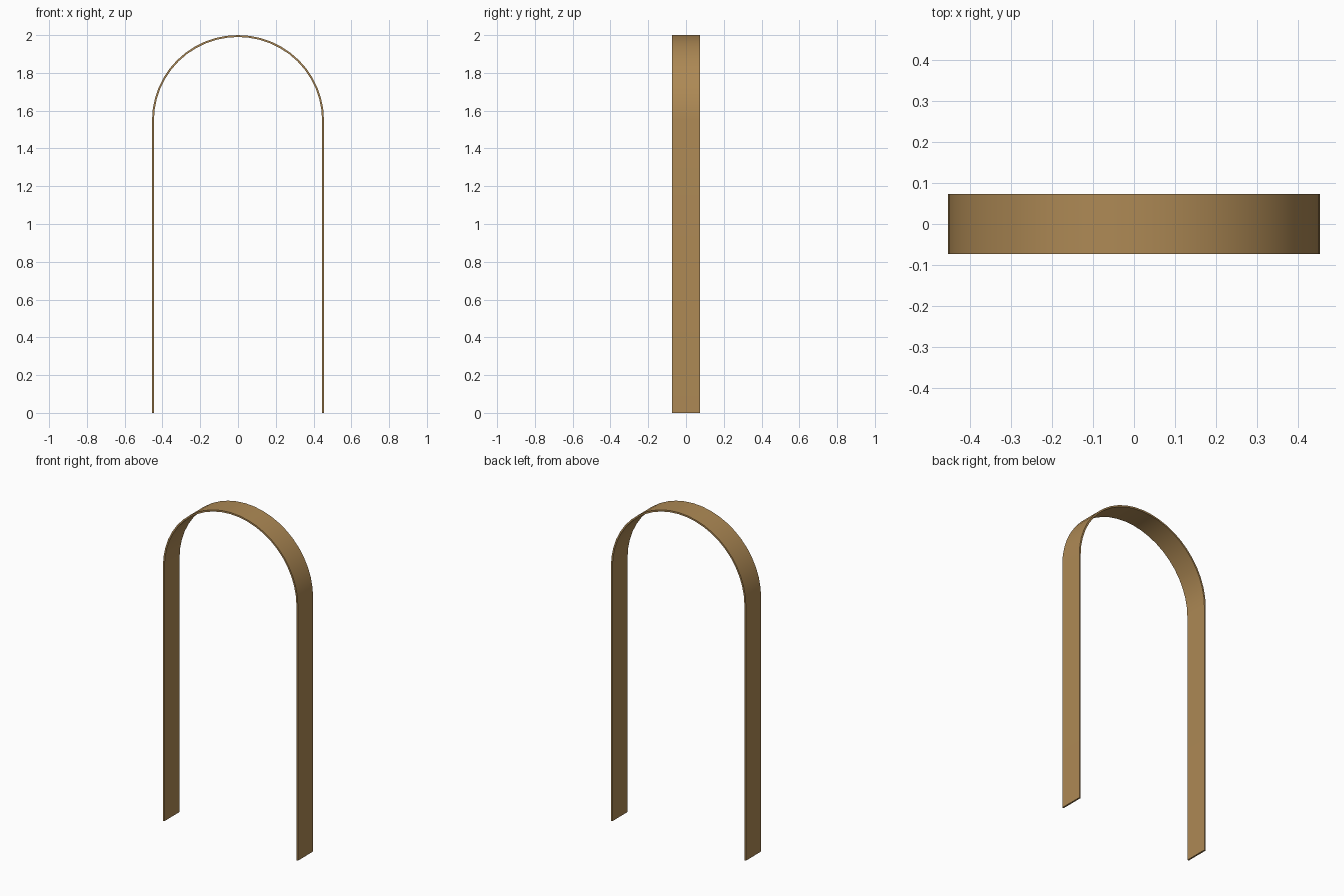
import bpy, bmesh, math

if "Cube" in bpy.data.objects:
    bpy.data.objects.remove(bpy.data.objects["Cube"])

HALF_W, HALF_D, THICK = 0.455, 0.073, 0.01
SPRING, TOP, SEGS = 1.55, 2.0, 24

# Arch outline: straight legs joined by a rounded crown
def outline(inset):
    rx, rz = HALF_W - inset, TOP - SPRING - inset
    pts = [(-rx, 0.0)]
    for i in range(SEGS + 1):
        a = math.pi * (1 - i / SEGS)
        pts.append((rx * math.cos(a), SPRING + rz * math.sin(a)))
    return pts + [(rx, 0.0)]

bm = bmesh.new()
loop = outline(0) + outline(THICK)[::-1]
n = len(loop)
front = [bm.verts.new((x, -HALF_D, z)) for x, z in loop]
back = [bm.verts.new((x, HALF_D, z)) for x, z in loop]

# Front and back edges, outer and inner skins, feet
for i in range(n // 2 - 1):
    j = n - 1 - i
    bm.faces.new((front[i], front[i + 1], front[j - 1], front[j]))
    bm.faces.new((back[j], back[j - 1], back[i + 1], back[i]))
for i in range(n):
    k = (i + 1) % n
    if i != n // 2 - 1 or k == n // 2:
        bm.faces.new((front[i], back[i], back[k], front[k]))
bmesh.ops.recalc_face_normals(bm, faces=bm.faces)

mesh = bpy.data.meshes.new("arch_band")
bm.to_mesh(mesh)
bm.free()
arch = bpy.data.objects.new("arch_band", mesh)
bpy.context.collection.objects.link(arch)

# Wood colour
wood = bpy.data.materials.new("wood")
wood.diffuse_color = (0.42, 0.25, 0.09, 1)
wood.use_nodes = True
wood.node_tree.nodes["Principled BSDF"].inputs["Base Color"].default_value = wood.diffuse_color
mesh.materials.append(wood)

bpy.context.view_layer.objects.active = arch
arch.select_set(True)
bpy.ops.object.shade_smooth_by_angle(angle=math.radians(30))
